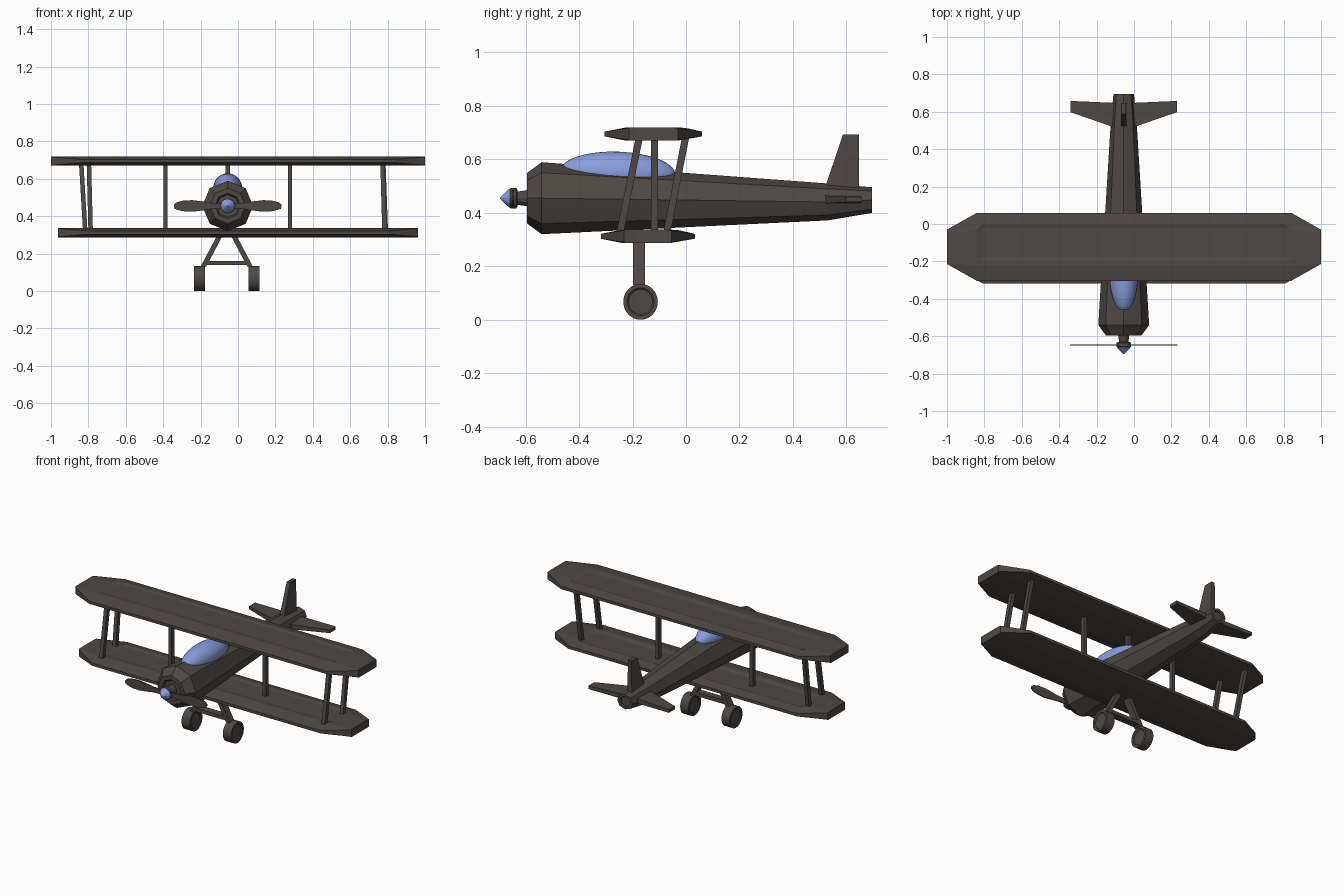
import bpy
from math import cos, sin, pi, radians
from mathutils import Vector

if "Cube" in bpy.data.objects:
    bpy.data.objects.remove(bpy.data.objects["Cube"])

CX = -0.055   # fuselage centre line in x
AXIS = 0.455  # propeller height


def material(name, rgb):
    m = bpy.data.materials.new(name)
    m.diffuse_color = (*rgb, 1)
    m.use_nodes = True
    m.node_tree.nodes["Principled BSDF"].inputs["Base Color"].default_value = m.diffuse_color
    return m


DARK = material("dark_brown", (0.075, 0.065, 0.058))
BLUE = material("glass_blue", (0.25, 0.34, 0.72))


def finish(ob, name, mat=DARK):
    ob.name = name
    ob.data.materials.append(mat)
    return ob


def loft(name, rings, mat=DARK):
    """Skin equal-length rings of points and cap both ends."""
    n = len(rings[0])
    verts = [p for r in rings for p in r]
    faces = [(k * n + i, k * n + (i + 1) % n, (k + 1) * n + (i + 1) % n, (k + 1) * n + i)
             for k in range(len(rings) - 1) for i in range(n)]
    faces += [tuple(range(n))[::-1], tuple(range((len(rings) - 1) * n, len(rings) * n))]
    me = bpy.data.meshes.new(name)
    me.from_pydata(verts, [], faces)
    ob = bpy.data.objects.new(name, me)
    bpy.context.collection.objects.link(ob)
    bpy.context.view_layer.objects.active = ob
    ob.select_set(True)
    bpy.ops.object.mode_set(mode='EDIT')
    bpy.ops.mesh.select_all(action='SELECT')
    bpy.ops.mesh.normals_make_consistent(inside=False)
    bpy.ops.object.mode_set(mode='OBJECT')
    ob.select_set(False)
    return finish(ob, name, mat)


def turned(name, stations, sides, mat=DARK):
    """Body along y from (y, centre z, radius x, radius z) stations."""
    return loft(name, [[(CX + rx * cos(2 * pi * i / sides), y, z + rz * sin(2 * pi * i / sides))
                        for i in range(sides)] for y, z, rx, rz in stations], mat)


def bar(name, a, b, wx, wy):
    """Rectangular post with level ends from a to b."""
    return loft(name, [[(p[0] + sx * wx / 2, p[1] + sy * wy / 2, p[2])
                        for sx, sy in ((-1, -1), (1, -1), (1, 1), (-1, 1))] for p in (a, b)])


# Fuselage: octagonal, with shallow recesses in nose and tail
turned("fuselage", [(-0.585, 0.455, 0.06, 0.06), (-0.595, 0.455, 0.068, 0.068),
                    (-0.595, 0.455, 0.096, 0.094), (-0.54, 0.455, 0.136, 0.1345),
                    (0.53, 0.441, 0.07, 0.069), (0.695, 0.448, 0.055, 0.048),
                    (0.695, 0.448, 0.038, 0.034), (0.687, 0.448, 0.034, 0.03)], 8)

# Canopy
bpy.ops.mesh.primitive_uv_sphere_add(segments=32, ring_count=16, location=(CX, -0.255, 0.552))
canopy = finish(bpy.context.object, "canopy", BLUE)
canopy.scale = (0.077, 0.215, 0.077)
canopy.rotation_euler.x = radians(-2)
bpy.ops.object.shade_smooth()

# Propeller shaft, hub, spinner and blades
turned("propeller_shaft", [(-0.635, AXIS, 0.024, 0.024), (-0.58, AXIS, 0.032, 0.032)], 12)
turned("propeller_hub", [(-0.665, AXIS, 0.03, 0.03), (-0.655, AXIS, 0.039, 0.039),
                         (-0.635, AXIS, 0.039, 0.039), (-0.63, AXIS, 0.03, 0.03)], 12)
turned("spinner", [(-0.695, AXIS, 0.003, 0.003), (-0.68, AXIS, 0.018, 0.018),
                   (-0.66, AXIS, 0.036, 0.036)], 12, BLUE)
blade = [(0.0, 0.015), (0.09, 0.017), (0.14, 0.025), (0.19, 0.031), (0.24, 0.028),
         (0.275, 0.019), (0.288, 0.006)]
for s, side in ((-1, "left"), (1, "right")):
    outline = blade + [(r, -w) for r, w in reversed(blade)]
    loft("propeller_blade_" + side,
         [[(CX + s * r, y, AXIS + w) for r, w in outline] for y in (-0.65, -0.643)])


# Wings: bevelled edges, clipped tips and a shallow trough along the top
def wing(name, cy, cz, k):
    def section(x, rows):
        return [(x, cy + y * k, cz + z) for y, z in rows]

    def rows(inset):
        return [(-0.182, -0.009), (-0.182, 0.009), (-0.1, 0.025), (-0.082, 0.025),
                (-0.055, 0.025 - inset), (0.1, 0.025 - inset), (0.122, 0.025 - inset * 0.3),
                (0.182, 0.009), (0.182, -0.009), (0.087, -0.025), (-0.1, -0.025)]

    tip = [(-0.092, -0.022), (-0.092, 0.022), (-0.09, 0.025), (-0.07, 0.025), (-0.05, 0.025),
           (0.05, 0.025), (0.07, 0.025), (0.092, 0.022), (0.092, -0.022),
           (0.088, -0.025), (-0.09, -0.025)]
    flat = rows(0)
    flat[5:7] = [(0.08, 0.025), (0.088, 0.025)]
    loft(name, [section(s * k, r) for s, r in ((-1, tip), (-0.84, flat), (-0.81, rows(0.008)),
                                               (0.81, rows(0.008)), (0.84, flat), (1, tip))])


wing("upper_wing", -0.122, 0.695, 1.0)
wing("lower_wing", -0.1425, 0.3125, 0.963)

# Wing struts: slanted outer pairs, upright inner posts
TOP, LOW = 0.68, 0.325
for name, xt, xb, yt, yb in (("left_front", -0.797, -0.788, -0.175, -0.247),
                             ("left_rear", -0.838, -0.817, -0.002, -0.072),
                             ("right_front", 0.773, 0.783, -0.175, -0.247),
                             ("right_rear", 0.777, 0.79, -0.002, -0.072)):
    bar("strut_" + name, (xt, yt, TOP), (xb, yb, LOW), 0.024, 0.027)
for name, x in (("left", CX - 0.333), ("centre", CX), ("right", CX + 0.333)):
    bar("inner_strut_" + name, (x, -0.118, TOP), (x, -0.118, LOW), 0.022, 0.027)

# Landing gear
GX = -0.06
bar("axle_beam", (GX, -0.175, 0.138), (GX, -0.175, 0.161), 0.24, 0.045)
for s, side in ((-1, "left"), (1, "right")):
    bar("gear_leg_" + side, (GX + s * 0.03, -0.175, 0.31), (GX + s * 0.125, -0.175, 0.13), 0.03, 0.045)
    # wheel turned around x, with a slightly sunken hub face
    x = GX + s * 0.146
    prof = [(-0.024, 0.045), (-0.029, 0.05), (-0.029, 0.0645), (0.029, 0.0645),
            (0.029, 0.05), (0.024, 0.045)]
    wheel = loft("wheel_" + side, [[(x + dx, -0.17 + r * cos(pi * i / 16), 0.0675 + r * 1.04 * sin(pi * i / 16))
                                    for i in range(32)] for dx, r in prof])
    wheel.select_set(True)
    bpy.ops.object.shade_smooth_by_angle(angle=radians(30))
    wheel.select_set(False)

# Tail fin
loft("tail_fin", [[(CX + s * w, y, z) for s, y, z in ((-1, y0, z), (1, y0, z), (1, y1, z), (-1, y1, z))]
                  for w, y0, y1, z in ((0.016, 0.515, 0.648, 0.48), (0.012, 0.587, 0.647, 0.693))])

# Tailplane halves
for s, side in ((-1, "left"), (1, "right")):
    loft("tailplane_" + side, [[(CX + s * d, y, 0.45 + h) for y, h in ((y0, -t), (y1, -t), (y1, t), (y0, t))]
                               for d, y0, y1, t in ((0.02, 0.505, 0.645, 0.016), (0.06, 0.52, 0.648, 0.015),
                                                    (0.285, 0.598, 0.658, 0.01))])
